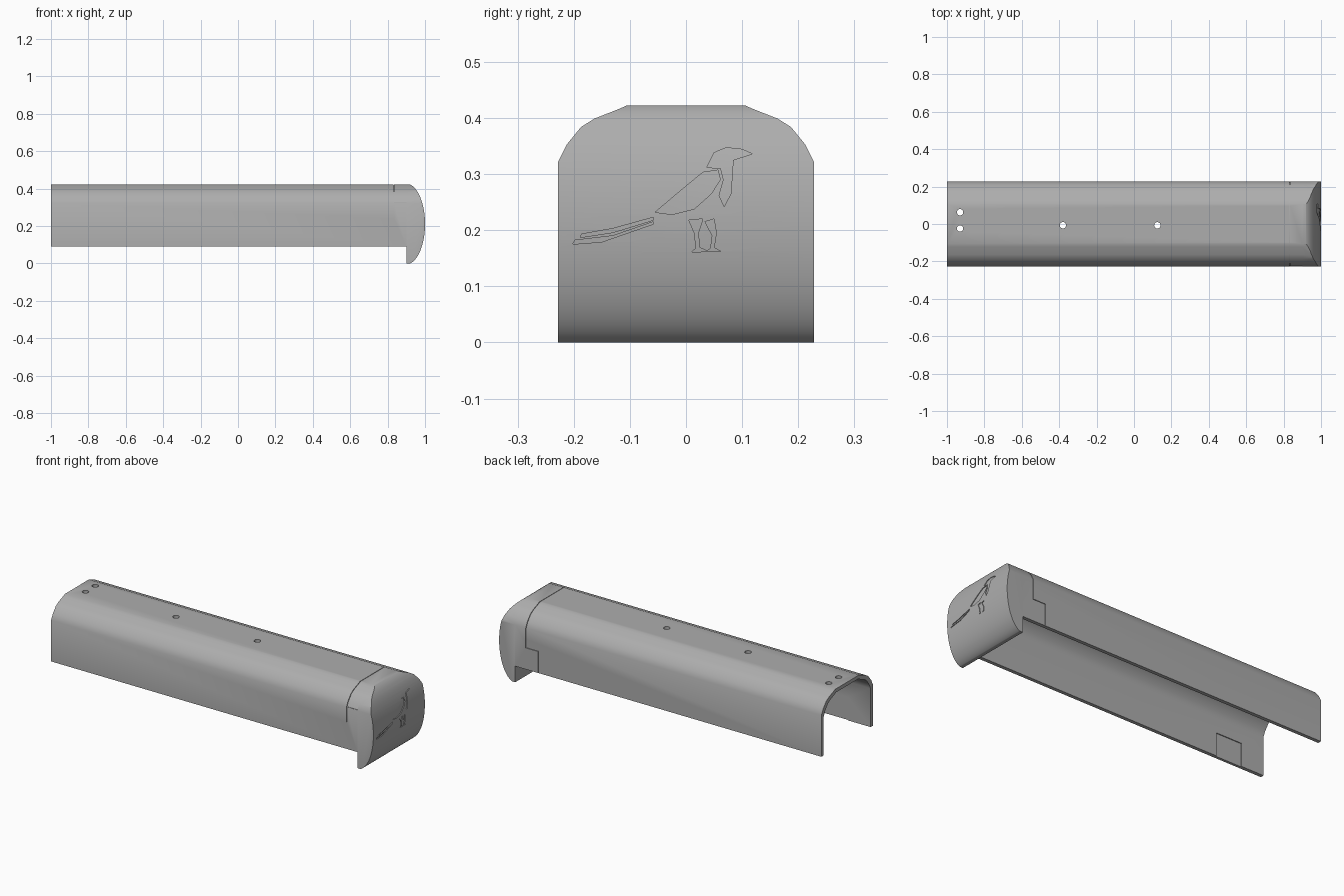
import bpy
import bmesh
import math
from mathutils import Vector

default = bpy.data.objects.get("Cube")
if default:
    bpy.data.objects.remove(default, do_unlink=True)

# One plain grey for the whole cover
grey = bpy.data.materials.new("plain_grey")
grey.use_nodes = True
colour = (0.42, 0.42, 0.42, 1)
grey.diffuse_color = colour
grey.node_tree.nodes["Principled BSDF"].inputs["Base Color"].default_value = colour

WIDTH, TOP, LIP, JOINT = 0.228, 0.422, 0.09, 0.9


def prism(name, points, sweep):
    """Closed solid made by sweeping a flat outline along a vector."""
    bm = bmesh.new()
    face = bm.faces.new([bm.verts.new(p) for p in points])
    swept = bmesh.ops.extrude_face_region(bm, geom=[face])
    moved = [v for v in swept["geom"] if isinstance(v, bmesh.types.BMVert)]
    bmesh.ops.translate(bm, verts=moved, vec=Vector(sweep))
    bmesh.ops.recalc_face_normals(bm, faces=bm.faces)
    mesh = bpy.data.meshes.new(name)
    bm.to_mesh(mesh)
    bm.free()
    mesh.materials.append(grey)
    obj = bpy.data.objects.new(name, mesh)
    bpy.context.collection.objects.link(obj)
    return obj


def box(name, x0, x1, y0, y1, z0, z1):
    outline = [(x0, y0, z0), (x1, y0, z0), (x1, y1, z0), (x0, y1, z0)]
    return prism(name, outline, (0, 0, z1 - z0))


def combine(target, tool, operation="DIFFERENCE"):
    """Apply a boolean and discard the tool."""
    tool.hide_render = True
    mod = target.modifiers.new("cut", "BOOLEAN")
    mod.operation = operation
    mod.solver = "EXACT"
    mod.object = tool
    graph = bpy.context.evaluated_depsgraph_get()
    result = bpy.data.meshes.new_from_object(target.evaluated_get(graph))
    target.modifiers.clear()
    target.data = result
    bpy.data.objects.remove(tool, do_unlink=True)


# Rounded shoulder of the arch, one half
SHOULDER = [(WIDTH, 0.322), (0.213, 0.352), (0.187, 0.384),
            (0.163, 0.399), (0.122, 0.415), (0.106, TOP)]


def arch(x, bottom, inset=0.0):
    sy, sz = 1 - inset / WIDTH, 1 - inset / TOP
    half = [(WIDTH, bottom / sz)] + SHOULDER
    right = [(x, y * sy, z * sz) for y, z in half]
    return right + [(x, -y, z) for x, y, z in reversed(right)]


def channel(name, x0, x1, bottom, outer, inner):
    """Arched strip open at the bottom."""
    outside = arch(x0, bottom, outer)
    inside = arch(x0, bottom, inner)
    return prism(name, outside + inside[::-1], (x1 - x0, 0, 0))


# Long arched cover
cover = channel("cover_shell", -1, JOINT, LIP, 0, 0.02)

# Screw holes through the top
for x, y in [(-0.93, 0.063), (-0.93, -0.024), (-0.38, -0.007), (0.125, -0.007)]:
    ring = [(x + 0.017 * math.cos(a), y + 0.017 * math.sin(a), 0.3)
            for a in (math.tau * i / 24 for i in range(24))]
    combine(cover, prism("hole_cutter", ring, (0, 0, 0.3)))

# Shallow pocket inside the front wall
combine(cover, box("pocket_cutter", -0.86, -0.7, -0.213, -0.2, 0.05, 0.22))

# Fine seam lines around the end section
GAP, DEEP = 0.003, 0.004
combine(cover, channel("seam_cutter", 0.832, 0.832 + GAP, 0.24, -0.01, DEEP))
back, out = WIDTH - DEEP, WIDTH + 0.02
for seam in [(0.755, 0.835, back, out, 0.21, 0.21 + GAP),
             (0.755, 0.755 + GAP, back, out, 0.05, 0.212),
             (0.832, 0.832 + GAP, back, out, 0.211, 0.26),
             (0.833, 0.95, -out, -back, 0.325, 0.325 + GAP)]:
    combine(cover, box("seam_cutter", *seam))


# Solid end cap: the arch section rounded off by an elliptical bow
def bow(name, shift=0.0):
    mid, rise, steps = TOP / 2, 0.215, 40
    points = [(0.85 + shift, -0.3, 0), (0.85 + shift, -0.3, TOP)]
    for i in range(steps + 1):
        dz = mid * math.cos(math.pi * i / steps)
        x = JOINT + 0.1 * math.sqrt(1 - (dz / rise) ** 2)
        points.append((x + shift, -0.3, mid + dz))
    points[0], points[1] = points[1], points[0]
    points = [points[1]] + [points[0]] + points[2:]
    return prism(name, points, (0, 0.6, 0))


cap = prism("end_cap", arch(JOINT, 0), (0.2, 0, 0))
combine(cap, bow("bow_tool"), "INTERSECT")

# Shallow bird relief sunk in the cap, outlines in thousandths of a unit
BIRD = {
    "head": [(118, 336), (100, 344), (72, 347), (50, 338), (37, 312), (62, 310),
             (67, 290), (59, 262), (68, 242), (80, 265), (84, 325)],
    "wing": [(57, 307), (30, 303), (-10, 270), (-55, 232), (-25, 228),
             (15, 238), (45, 265), (61, 290)],
    "upper_tail": [(-58, 223), (-130, 203), (-186, 193), (-188, 187),
                   (-130, 196), (-58, 218)],
    "lower_tail": [(-58, 215), (-130, 190), (-198, 182), (-202, 175),
                   (-150, 179), (-58, 211)],
    "near_leg": [(5, 218), (15, 195), (18, 168), (10, 161), (40, 162),
                 (24, 169), (22, 195), (30, 220)],
    "far_leg": [(34, 215), (47, 190), (44, 168), (38, 163), (62, 162),
                (50, 169), (54, 195), (50, 220)],
}
for part, outline in BIRD.items():
    points = [(0.93, y / 1000, z / 1000) for y, z in outline]
    cutter = prism(part + "_cutter", points, (0.15, 0, 0))
    combine(cutter, bow("depth_tool", -0.004))
    combine(cap, cutter)

# Smooth the curves, keep the corners crisp
bpy.ops.object.select_all(action="DESELECT")
for obj in (cover, cap):
    obj.select_set(True)
bpy.context.view_layer.objects.active = cover
bpy.ops.object.shade_smooth_by_angle(angle=math.radians(28))
